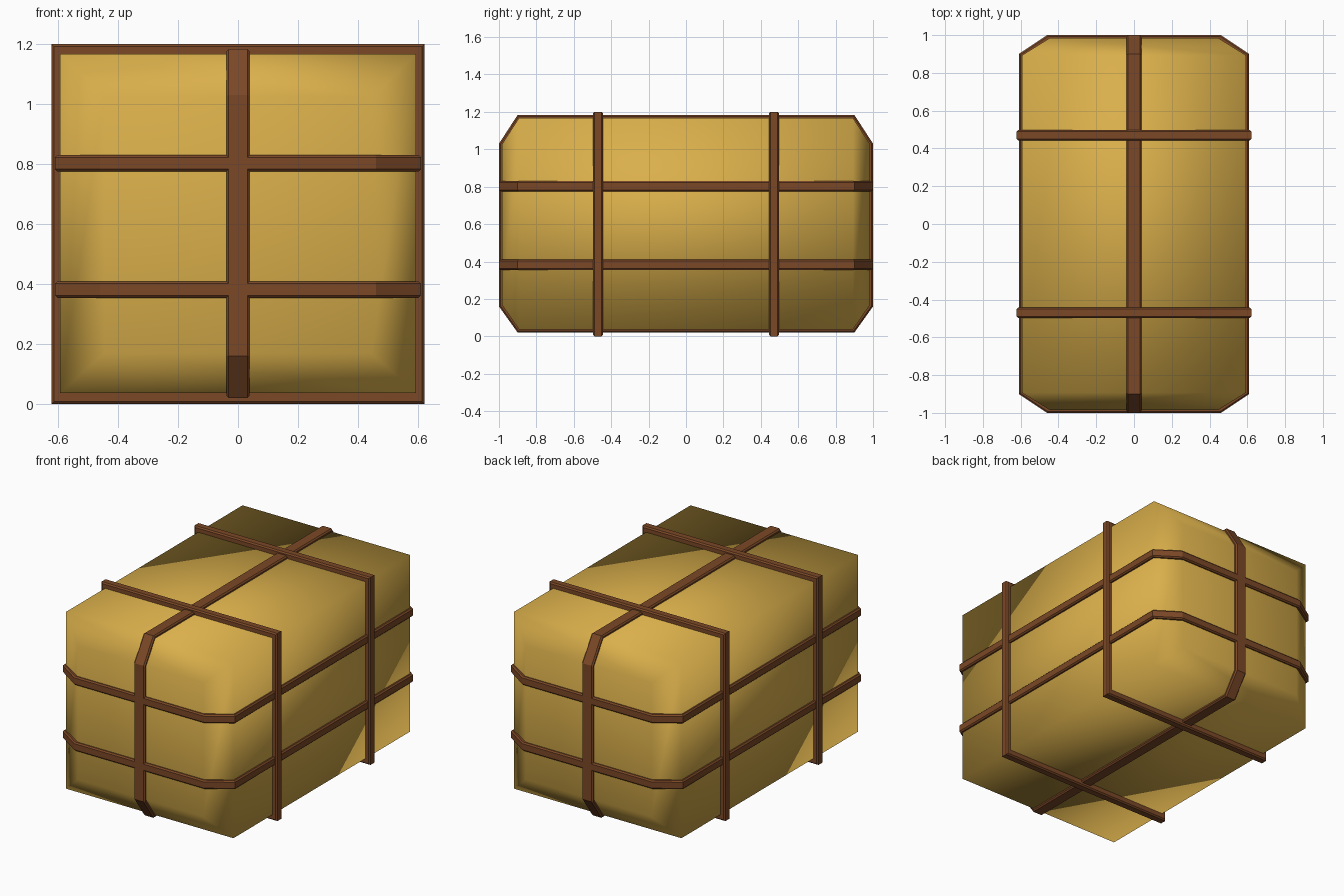
import bpy, bmesh
from mathutils import Vector

if "Cube" in bpy.data.objects:
    bpy.data.objects.remove(bpy.data.objects["Cube"])


def material(name, rgb):
    m = bpy.data.materials.new(name)
    m.diffuse_color = (*rgb, 1)
    m.use_nodes = True
    m.node_tree.nodes["Principled BSDF"].inputs["Base Color"].default_value = m.diffuse_color
    return m


STRAW = material("golden straw", (0.70, 0.43, 0.07))
STRAP = material("brown strap", (0.20, 0.065, 0.02))


def finish(bm, name, mat):
    bmesh.ops.recalc_face_normals(bm, faces=bm.faces)
    me = bpy.data.meshes.new(name)
    bm.to_mesh(me)
    bm.free()
    me.materials.append(mat)
    ob = bpy.data.objects.new(name, me)
    bpy.context.collection.objects.link(ob)
    return ob


def inset(path, d):
    """Mitred inward offset of a closed counter-clockwise 2D path."""
    out = []
    n = len(path)
    for i in range(n):
        p, a, b = Vector(path[i]), Vector(path[i - 1]), Vector(path[(i + 1) % n])
        e1, e2 = (p - a).normalized(), (b - p).normalized()
        n1, n2 = Vector((-e1.y, e1.x)), Vector((-e2.y, e2.x))
        out.append(p + (n1 + n2) * (d / (1 + n1.dot(n2))))
    return out


def strap(name, path, profile, place):
    """Closed loop: profile is (depth below outer path, sideways offset)."""
    bm = bmesh.new()
    rings = [[bm.verts.new(place(q.x, q.y, s)) for q in inset(path, d)]
             for d, s in profile]
    n, k = len(path), len(profile)
    for j in range(k):
        r, t = rings[j], rings[(j + 1) % k]
        for i in range(n):
            i2 = (i + 1) % n
            bm.faces.new((r[i], r[i2], t[i2], t[i]))
    return finish(bm, name, STRAP)


def band(half, depth, bev):
    return [(depth, -half), (bev, -half), (0, -half + bev),
            (0, half - bev), (bev, half), (depth, half)]


# bale body: square-edged prism with tapered ends, fully smooth shaded
bm = bmesh.new()
sections = [(-0.985, 0.445, 0.17, 1.025), (-0.893, 0.593, 0.037, 1.167),
            (0.893, 0.593, 0.037, 1.167), (0.985, 0.445, 0.17, 1.025)]
rings = [[bm.verts.new((x, y, z)) for x, z in
          ((-w, z0), (w, z0), (w, z1), (-w, z1))] for y, w, z0, z1 in sections]
for r, t in zip(rings, rings[1:]):
    for i in range(4):
        bm.faces.new((r[i], r[(i + 1) % 4], t[(i + 1) % 4], t[i]))
bm.faces.new(rings[0])
bm.faces.new(rings[-1])
body = finish(bm, "bale_body", STRAW)
for p in body.data.polygons:
    p.use_smooth = True

# lengthwise strap over the top, ends and bottom
strap("lengthwise_strap",
      [(-0.9, 0.02), (0.9, 0.02), (1.0, 0.16), (1.0, 1.03),
       (0.9, 1.184), (-0.9, 1.184), (-1.0, 1.03), (-1.0, 0.16)],
      band(0.039, 0.022, 0.008), lambda u, v, s: (s, u, v))

# two level straps around the sides
level = [(-0.46, -1.0), (0.46, -1.0), (0.61, -0.9), (0.61, 0.9),
         (0.46, 1.0), (-0.46, 1.0), (-0.61, 0.9), (-0.61, -0.9)]
for name, h in (("lower_side_strap", 0.382), ("upper_side_strap", 0.803)):
    strap(name, level, band(0.0275, 0.022, 0.008),
          lambda u, v, s, h=h: (u, v, h + s))

# two square straps across the bale
square = [(-0.622, 0), (0.622, 0), (0.622, 1.2), (-0.622, 1.2)]
for name, y in (("front_cross_strap", -0.47), ("back_cross_strap", 0.47)):
    strap(name, square, band(0.027, 0.04, 0.008),
          lambda u, v, s, y=y: (u, y + s, v))
